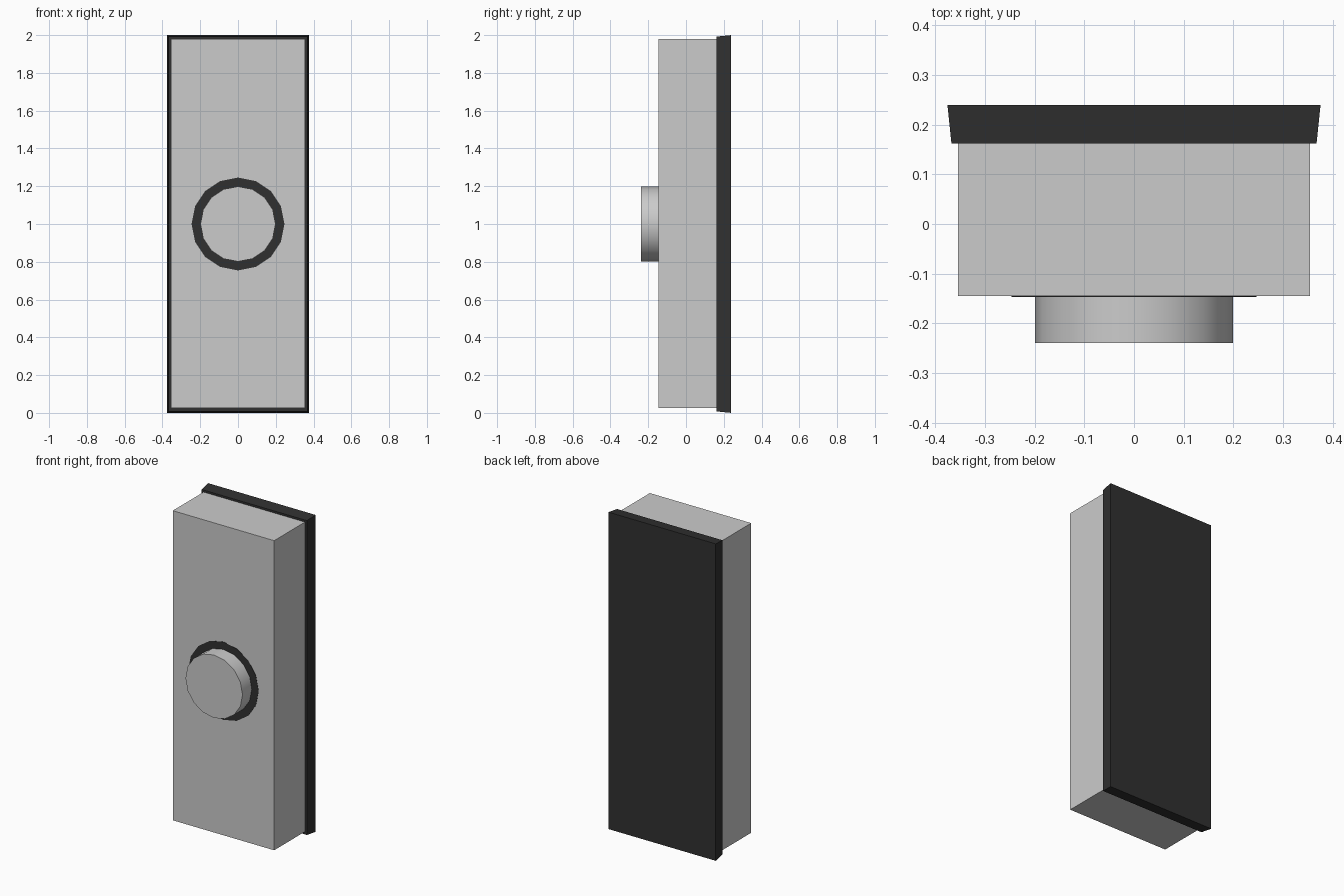
import bpy, bmesh, math
from mathutils import Matrix

if "Cube" in bpy.data.objects:
    bpy.data.objects.remove(bpy.data.objects["Cube"])

dark = bpy.data.materials.new("dark_plastic")
dark.diffuse_color = (0.03, 0.03, 0.03, 1)
dark.use_nodes = True
dark.node_tree.nodes["Principled BSDF"].inputs["Base Color"].default_value = dark.diffuse_color


def make(name, bm, mat=None):
    bmesh.ops.recalc_face_normals(bm, faces=bm.faces[:])
    mesh = bpy.data.meshes.new(name)
    bm.to_mesh(mesh)
    bm.free()
    obj = bpy.data.objects.new(name, mesh)
    bpy.context.collection.objects.link(obj)
    if mat:
        mesh.materials.append(mat)
    return obj


def block(name, half_x, half_z, y0, y1, zc=1.0, taper=0.0, mat=None):
    """Box from y0 to y1 whose front face is inset by taper."""
    bm = bmesh.new()
    bmesh.ops.create_cube(bm, size=2)
    for v in bm.verts:
        inset = taper if v.co.y < 0 else 0
        v.co = (v.co.x * (half_x - inset), y0 if v.co.y < 0 else y1,
                zc + v.co.z * (half_z - inset))
    return make(name, bm, mat)


def disc(name, radius, y0, y1, mat=None):
    """16-sided cylinder along y, centred on the front face."""
    bm = bmesh.new()
    place = Matrix.Translation((0, (y0 + y1) / 2, 1.0)) @ Matrix.Rotation(math.pi / 2, 4, 'X')
    bmesh.ops.create_cone(bm, cap_ends=True, segments=16, radius1=radius,
                          radius2=radius, depth=y1 - y0, matrix=place)
    return make(name, bm, mat)


# Tapered wall plate and main housing
block("back_plate", 0.375, 1.0, 0.162, 0.239, taper=0.008, mat=dark)
block("housing", 0.354, 0.977, -0.145, 0.162, zc=1.002)

# Flat dark surround and round push button
disc("button_surround", 0.246, -0.1465, -0.14, dark)
button = disc("push_button", 0.199, -0.239, -0.14)
bpy.context.view_layer.objects.active = button
button.select_set(True)
bpy.ops.object.shade_smooth_by_angle(angle=math.radians(35))
